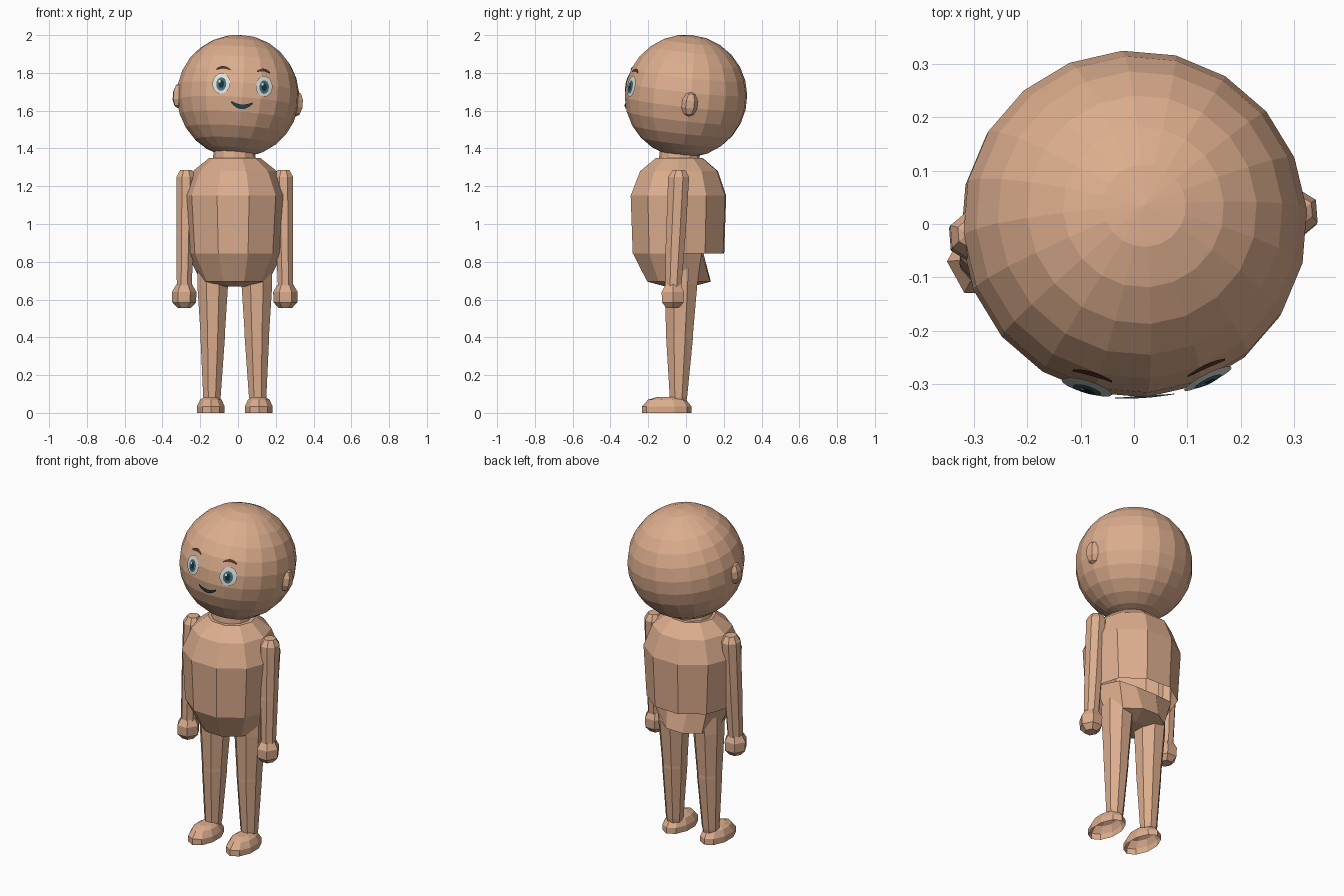
import bpy, bmesh, math
from mathutils import Vector, Matrix, Euler

if "Cube" in bpy.data.objects:
    bpy.data.objects.remove(bpy.data.objects["Cube"])


def material(name, rgb):
    m = bpy.data.materials.new(name)
    m.diffuse_color = (*rgb, 1)
    m.use_nodes = True
    m.node_tree.nodes["Principled BSDF"].inputs["Base Color"].default_value = m.diffuse_color
    return m


SKIN = material("skin", (0.72, 0.42, 0.27))
WHITE = material("eye_white", (0.75, 0.76, 0.72))
IRIS = material("iris", (0.05, 0.16, 0.19))
DARK = material("pupil", (0.01, 0.03, 0.04))
BROWN = material("brow", (0.10, 0.04, 0.025))
LIP = material("mouth", (0.02, 0.06, 0.075))


def build(name, verts, faces, mat, matrix=None):
    me = bpy.data.meshes.new(name)
    me.from_pydata([tuple(v) for v in verts], [], faces)
    me.materials.append(mat)
    ob = bpy.data.objects.new(name, me)
    bpy.context.collection.objects.link(ob)
    if matrix:
        me.transform(matrix)
    return ob


def loft(name, rings, n, phase=0.0, top=True, bottom=True):
    """Stack of elliptical rings (cx, cy, z, rx, ry), top ring first."""
    verts, faces = [], []
    for cx, cy, z, rx, ry in rings:
        for i in range(n):
            a = math.radians(phase) + math.tau * i / n
            verts.append((cx + rx * math.cos(a), cy + ry * math.sin(a), z))
    for r in range(len(rings) - 1):
        for i in range(n):
            j = (i + 1) % n
            faces.append((r * n + i, (r + 1) * n + i, (r + 1) * n + j, r * n + j))
    if top:
        faces.append(tuple(range(n)))
    if bottom:
        faces.append(tuple(reversed(range((len(rings) - 1) * n, len(rings) * n))))
    return build(name, verts, faces, SKIN)


# Head frame: slightly turned and tilted
R = 0.325
CX = -0.017
HEAD = Matrix.Translation((0, 0, 1.677)) @ Euler(
    (math.radians(-6), math.radians(4), math.radians(4)), 'XYZ').to_matrix().to_4x4()


def ball(name, segs, rings, matrix):
    me = bpy.data.meshes.new(name)
    bm = bmesh.new()
    bmesh.ops.create_uvsphere(bm, u_segments=segs, v_segments=rings, radius=1, matrix=matrix)
    bm.to_mesh(me)
    bm.free()
    me.materials.append(SKIN)
    ob = bpy.data.objects.new(name, me)
    bpy.context.collection.objects.link(ob)


ball("head", 20, 13, HEAD @ Matrix.Diagonal((R, R, R, 1)))
for side, s in (("left", -1), ("right", 1)):
    ball(side + "_ear", 6, 5, HEAD @ Matrix.Translation((s * 0.314, 0, -0.02))
         @ Matrix.Diagonal((0.036, 0.045, 0.067, 1)))


# Face details are laid on the front of the head ball
def on_face(x, z, lift):
    r = R + lift
    return Vector((x, -math.sqrt(r * r - x * x - z * z), z))


def disc(name, cx, cz, rx, rz, lift, mat, n=16):
    pts = [on_face(cx, cz, lift)]
    for i in range(n):
        a = math.tau * i / n
        pts.append(on_face(cx + rx * math.cos(a), cz + rz * math.sin(a), lift))
    build(name, pts, [(0, 1 + i, 1 + (i + 1) % n) for i in range(n)], mat, HEAD)


def strip(name, cx, cz, half, bow, thick, taper, mat, n=8):
    pts = []
    for i in range(n + 1):
        t = 2 * i / n - 1
        z = cz + bow * (1 - t * t)
        w = thick / 2 * (1 - taper * t * t)
        pts += [on_face(cx + half * t, z - w, 0.004), on_face(cx + half * t, z + w, 0.004)]
    build(name, pts, [(2 * i, 2 * i + 2, 2 * i + 3, 2 * i + 1) for i in range(n)], mat, HEAD)


for side, s in (("left", -1), ("right", 1)):
    ex = s * 0.114
    disc(side + "_eye_white", ex, 0.028, 0.046, 0.056, 0.004, WHITE)
    disc(side + "_iris", ex, 0.024, 0.026, 0.036, 0.0055, IRIS)
    disc(side + "_pupil", ex, 0.024, 0.014, 0.021, 0.007, DARK)
    disc(side + "_eye_glint", ex - 0.01, 0.038, 0.006, 0.008, 0.0085, WHITE, 8)
    strip(side + "_eyebrow", s * 0.107, 0.104, 0.036, 0.012, 0.016, 0.5, BROWN)
strip("mouth", 0.0, -0.068, 0.056, -0.022, 0.024, 0.6, LIP)

# Neck and upper body shell, open underneath
loft("neck", [(-0.02, -0.035, 1.42, 0.105, 0.1), (-0.02, -0.035, 1.33, 0.115, 0.11)], 12)
loft("torso", [
    (CX, -0.035, 1.35, 0.135, 0.128),
    (CX, -0.037, 1.28, 0.222, 0.214),
    (CX, -0.04, 1.15, 0.275, 0.263),
    (CX, -0.04, 0.845, 0.255, 0.252)], 10, -2, bottom=False)

# Pelvis: meets the torso in front, tucked under the hem behind
pelvis = loft("pelvis", [
    (CX, -0.04, 0.845, 0.254, 0.251),
    (CX, -0.037, 0.695, 0.178, 0.175),
    (CX, -0.037, 0.668, 0.07, 0.07)], 10, -2, top=False)
for v in pelvis.data.vertices:
    if v.co.z > 0.8 and v.co.y > 0:
        v.co.y = 0.08 + 0.1 * (v.co.y - 0.08)
        v.co.x = CX + 0.9 * (v.co.x - CX)

for side, s in (("left", -1), ("right", 1)):
    # Arm with shoulder dome and elbow ring
    ax = CX + s * 0.258
    bx = CX + s * 0.268
    loft(side + "_arm", [
        (ax, -0.038, 1.285, 0.034, 0.036),
        (ax, -0.039, 1.25, 0.055, 0.060),
        (bx - s * 0.005, -0.053, 0.96, 0.05, 0.056),
        (bx - s * 0.005, -0.055, 0.93, 0.05, 0.056),
        (bx, -0.068, 0.65, 0.042, 0.046)], 8, 22.5)
    loft(side + "_hand", [
        (bx, -0.068, 0.68, 0.042, 0.045),
        (bx, -0.07, 0.64, 0.065, 0.068),
        (bx, -0.07, 0.585, 0.063, 0.066),
        (bx, -0.07, 0.555, 0.035, 0.038)], 6)

    # Leg with knee ring
    tx = CX + s * 0.117
    fx = CX + s * 0.121
    loft(side + "_leg", [
        (tx, -0.025, 0.86, 0.088, 0.096),
        (tx, -0.027, 0.68, 0.088, 0.094),
        (tx, -0.034, 0.42, 0.07, 0.077),
        (tx, -0.034, 0.40, 0.07, 0.077),
        (fx, -0.04, 0.085, 0.05, 0.05),
        (fx, -0.04, 0.06, 0.045, 0.045)], 8, 22.5)

    # Foot: domed shell, open sole
    foot = CX + s * 0.127
    loft(side + "_foot", [
        (foot, -0.095, 0.085, 0.035, 0.055),
        (foot, -0.1, 0.07, 0.06, 0.1),
        (foot, -0.102, 0.035, 0.077, 0.131),
        (foot, -0.102, 0.0, 0.077, 0.132)], 10, 18, bottom=False)
